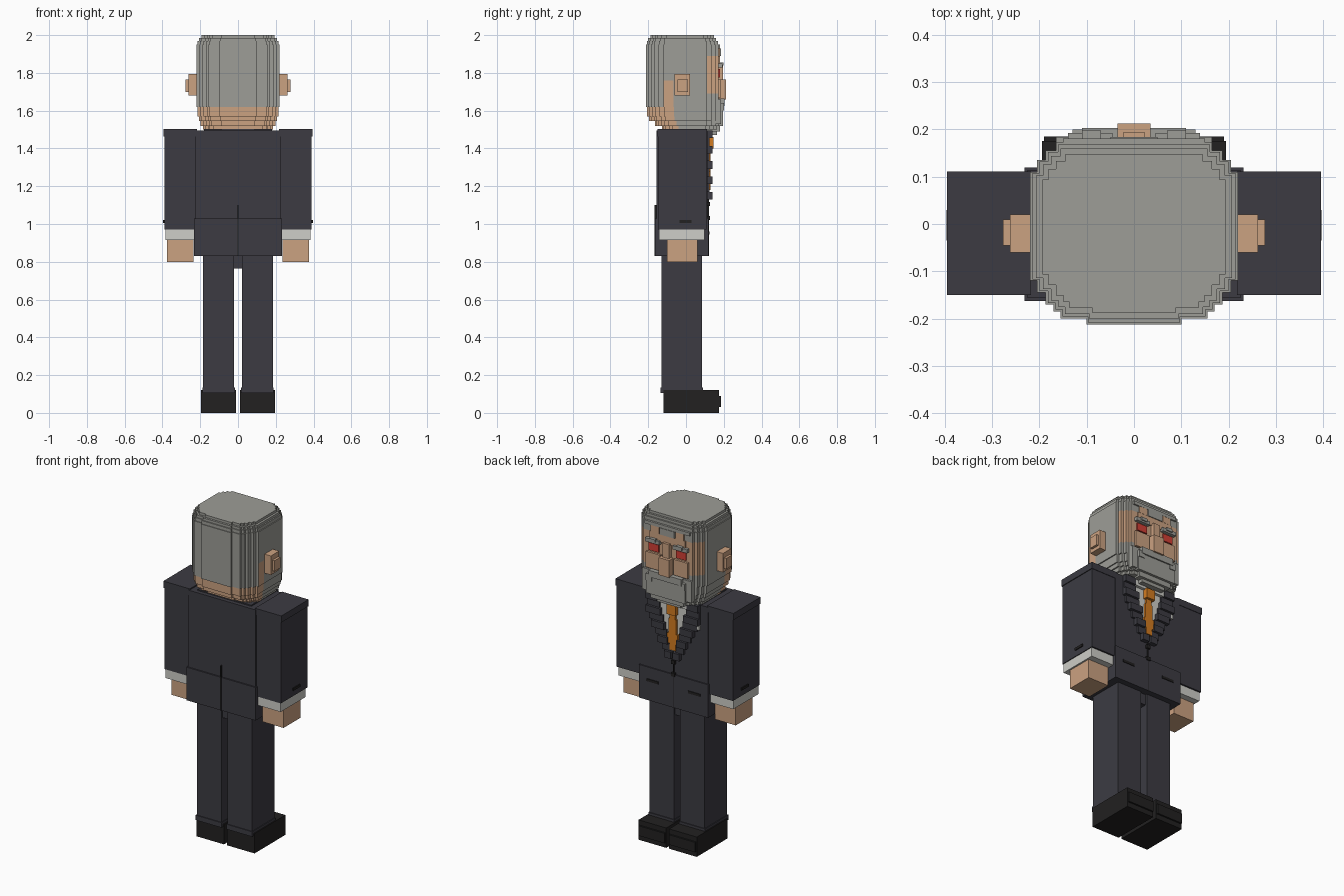
import bpy, bmesh

if "Cube" in bpy.data.objects:
    bpy.data.objects.remove(bpy.data.objects["Cube"])


def material(name, rgb):
    m = bpy.data.materials.new(name)
    m.diffuse_color = (*rgb, 1)
    m.use_nodes = True
    m.node_tree.nodes["Principled BSDF"].inputs["Base Color"].default_value = m.diffuse_color
    return m


SUIT = material("charcoal suit", (0.045, 0.044, 0.055))
BLACK = material("black leather", (0.016, 0.015, 0.015))
GREY = material("grey hair", (0.34, 0.34, 0.31))
SKIN = material("skin", (0.60, 0.36, 0.22))
WHITE = material("white shirt", (0.62, 0.62, 0.58))
RED = material("red eye", (0.65, 0.05, 0.035))
ORANGE = material("orange tie", (0.65, 0.20, 0.015))


def add_object(name, bm, mats):
    bmesh.ops.recalc_face_normals(bm, faces=bm.faces)
    me = bpy.data.meshes.new(name)
    bm.to_mesh(me)
    bm.free()
    for m in mats:
        me.materials.append(m)
    ob = bpy.data.objects.new(name, me)
    bpy.context.collection.objects.link(ob)
    return ob


def add_box(bm, x, y, z):
    vs = bmesh.ops.create_cube(bm, size=1)["verts"]
    for v in vs:
        v.co = [(r[0] + r[1]) / 2 + c * (r[1] - r[0]) for c, r in zip(v.co, (x, y, z))]


def boxes(name, mat, *items, mirror=False):
    """One object from boxes, each ((x0,x1),(y0,y1),(z0,z1)), optionally on both sides."""
    bm = bmesh.new()
    for x, y, z in items:
        add_box(bm, x, y, z)
        if mirror:
            add_box(bm, (-x[1], -x[0]), y, z)
    return add_object(name, bm, [mat])


# Shoes and trousers
boxes("shoes", BLACK, ((.01, .195), (-.12, .175), (0, .12)),
      ((.015, .19), (.175, .185), (.03, .09)), mirror=True)
boxes("trouser_legs", SUIT, ((.02, .185), (-.13, .085), (.11, .84)), mirror=True)
boxes("trouser_hems", SUIT, ((.017, .189), (-.135, .09), (.105, .135)), mirror=True)
boxes("trouser_seat", SUIT, ((-.185, .185), (-.12, .075), (.765, .84)))

# Jacket body, skirt and details
boxes("jacket", SUIT, ((-.226, .226), (-.155, .113), (.9, 1.495)))
boxes("jacket_skirt", SUIT, ((-.232, .232), (-.163, .12), (.83, 1.03)))
boxes("back_vent", BLACK, ((-.003, .003), (-.166, -.154), (.83, 1.1)))
boxes("front_seam", BLACK, ((-.002, .002), (.11, .1215), (.83, 1.14)))
boxes("jacket_buttons", BLACK, *[((-.012, .012), (.11, .126), (z, z + .022)) for z in (1.02, 1.095)])
boxes("side_pockets", BLACK, ((.1, .18), (.11, .124), (.945, .96)), mirror=True)
boxes("pocket_square", WHITE, ((-.175, -.12), (.11, .124), (1.345, 1.37)))

# Shirt front, lapels and tie built from stepped rows
shirt, lapel = [], []
rows, z_low, z_high = 9, 1.13, 1.495
step = (z_high - z_low) / rows
for i in range(rows):
    z = (z_low + i * step, z_low + (i + 1) * step)
    inner = .006 + .095 * i / (rows - 1)
    outer = min(.05 + .022 * i, .175)
    lapel.append(((inner, outer), (.10, .125 + .014 * (i % 2 == 0)), z))
    if i:
        shirt.append(((-inner, inner), (.10, .117), z))
boxes("lapels", SUIT, *lapel, mirror=True)
boxes("shirt_front", WHITE, *shirt)
boxes("shirt_collar", WHITE, ((.02, .1), (.11, .135), (1.455, 1.51)), mirror=True)
boxes("tie", ORANGE, ((-.03, .03), (.11, .145), (1.40, 1.46)),
      ((-.018, .018), (.11, .13), (1.37, 1.40)), ((-.025, .025), (.11, .13), (1.28, 1.37)),
      ((-.035, .035), (.11, .13), (1.22, 1.28)), ((-.02, .02), (.11, .13), (1.18, 1.22)))
boxes("neck", SKIN, ((-.15, .15), (-.11, .1), (1.47, 1.53)))
boxes("jacket_collar", SUIT, ((-.18, .18), (-.13, .1), (1.47, 1.502)))

# Arms
boxes("sleeves", SUIT, ((.225, .39), (-.147, .108), (.97, 1.47)), mirror=True)
boxes("shoulder_caps", SUIT, ((.218, .395), (-.15, .111), (1.462, 1.502)), mirror=True)
boxes("sleeve_buttons", BLACK, ((.385, .396), (-.035, .03), (1.005, 1.02)), mirror=True)
boxes("shirt_cuffs", WHITE, ((.23, .385), (-.142, .098), (.915, .972)), mirror=True)
boxes("hands", SKIN, ((.235, .375), (-.1, .06), (.8, .92)), mirror=True)

# Head: stacked layers of a stepped outline, coloured by height and depth
half = [(.1, -.212), (.1, -.2), (.155, -.2), (.155, -.185), (.17, -.185), (.17, -.17),
        (.187, -.17), (.187, -.145), (.205, -.145), (.205, -.12), (.22, -.12), (.22, -.065),
        (.22, .11), (.205, .11), (.205, .135), (.187, .135), (.187, .155), (.165, .155),
        (.165, .172), (.12, .172)]
outline = half + [(-x, y) for x, y in reversed(half)]
# bottom, top, width scale, back scale, front scale
layers = [(1.50, 1.52, .84, .60, .95), (1.52, 1.545, .90, .78, 1), (1.545, 1.57, .94, .92, 1),
          (1.57, 1.62, .97, .97, 1), (1.62, 1.69, 1, 1, 1), (1.69, 1.76, 1, 1, 1),
          (1.76, 1.89, 1, 1, 1), (1.89, 1.95, 1, 1, 1), (1.95, 1.97, .975, .98, .98),
          (1.97, 1.985, .94, .95, .93), (1.985, 2.0, .88, .89, .86)]
bm = bmesh.new()
for z0, z1, sx, back, front in layers:
    ring = [(x * sx, y * (back if y < 0 else front)) for x, y in outline]
    lo = [bm.verts.new((x, y, z0)) for x, y in ring]
    hi = [bm.verts.new((x, y, z1)) for x, y in ring]
    bm.faces.new(lo[::-1])
    bm.faces.new(hi)
    for i in range(len(ring)):
        j = (i + 1) % len(ring)
        f = bm.faces.new((lo[i], lo[j], hi[j], hi[i]))
        c = f.calc_center_median()
        nape = c.y < -.035 and (c.z < 1.62 or (c.z < 1.76 and c.y > -.119))
        face = c.y >= .11 and 1.69 < c.z < 1.89
        f.material_index = 1 if nape or face else 0
add_object("head", bm, [GREY, SKIN])

# Ears
boxes("ears", SKIN, ((.21, .262), (-.06, .02), (1.68, 1.795)),
      ((.262, .277), (-.045, .01), (1.70, 1.765)), mirror=True)

# Face
boxes("forehead", SKIN, ((-.12, .12), (.16, .179), (1.84, 1.89)))
boxes("temples", SKIN, ((.055, .11), (.16, .18), (1.89, 1.93)), mirror=True)
boxes("cheeks", SKIN, ((.045, .14), (.16, .185), (1.67, 1.765)), mirror=True)
boxes("nose", SKIN, ((-.035, .035), (.16, .213), (1.66, 1.765)),
      ((-.022, .022), (.16, .195), (1.765, 1.85)))
boxes("eyes", RED, ((.058, .125), (.165, .18), (1.775, 1.82)), mirror=True)
boxes("eyebrows", GREY, ((.045, .14), (.16, .192), (1.828, 1.85)),
      ((.07, .11), (.16, .198), (1.838, 1.856)), mirror=True)
boxes("hair_fringe", GREY, ((-.05, .05), (.16, .184), (1.89, 1.93)),
      ((-.15, .15), (.16, .181), (1.93, 1.95)))

# Beard and moustache
boxes("beard", GREY, ((-.165, .165), (.1, .184), (1.53, 1.66)),
      ((-.13, .13), (.1, .195), (1.52, 1.63)), ((-.11, .11), (.1, .18), (1.49, 1.53)),
      ((-.08, .08), (.1, .165), (1.47, 1.50)))
boxes("moustache", GREY, ((-.11, .11), (.16, .203), (1.625, 1.665)),
      ((-.13, -.09), (.16, .2), (1.6, 1.64)), ((.09, .13), (.16, .2), (1.6, 1.64)))
